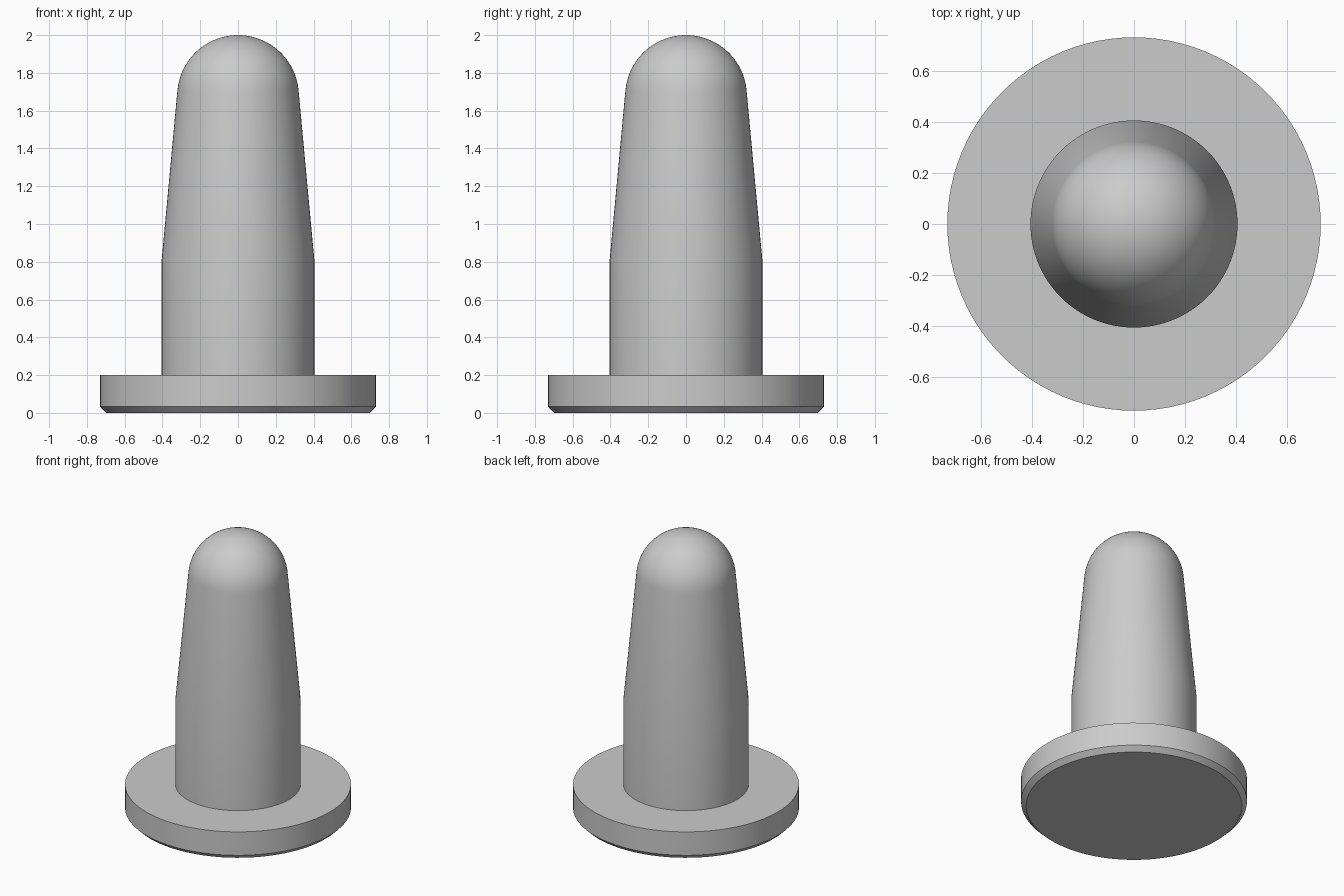
import bpy
import bmesh
import math

cube = bpy.data.objects.get("Cube")
if cube:
    bpy.data.objects.remove(cube, do_unlink=True)

SEGMENTS = 96

grey = bpy.data.materials.new("plain grey")
grey.use_nodes = True
colour = (0.6, 0.6, 0.6, 1)
grey.diffuse_color = colour
grey.node_tree.nodes["Principled BSDF"].inputs["Base Color"].default_value = colour


def lathe(name, profile):
    """Spin an (r, z) profile that starts and ends on the z axis."""
    bm = bmesh.new()
    verts = [bm.verts.new((r, 0, z)) for r, z in profile]
    edges = [bm.edges.new(pair) for pair in zip(verts, verts[1:])]
    bmesh.ops.spin(bm, geom=verts + edges, cent=(0, 0, 0), axis=(0, 0, 1),
                   angle=math.tau, steps=SEGMENTS, use_duplicate=False)
    bmesh.ops.remove_doubles(bm, verts=bm.verts[:], dist=0.0001)
    bmesh.ops.recalc_face_normals(bm, faces=bm.faces[:])
    mesh = bpy.data.meshes.new(name)
    bm.to_mesh(mesh)
    bm.free()
    mesh.materials.append(grey)
    obj = bpy.data.objects.new(name, mesh)
    bpy.context.collection.objects.link(obj)
    bpy.ops.object.select_all(action='DESELECT')
    bpy.context.view_layer.objects.active = obj
    obj.select_set(True)
    bpy.ops.object.shade_smooth_by_angle(angle=math.radians(30))
    return obj


# Round base flange with a chamfered lower rim
base_r, base_top, chamfer = 0.73, 0.2, 0.033
lathe("base_flange", [(0, 0), (base_r - chamfer, 0), (base_r, chamfer),
                      (base_r, base_top), (0, base_top)])

# Straight shaft, tapering upward into a tangent spherical dome
shaft_r, taper_start, dome_r = 0.405, 0.8, 0.322
taper = math.radians(5.3)
dome_steps = 20
dome = []
for i in range(dome_steps + 1):
    a = taper + (math.pi / 2 - taper) * i / dome_steps
    dome.append((dome_r * math.cos(a), 2 - dome_r + dome_r * math.sin(a)))
dome[-1] = (0, 2)
lathe("shaft", [(0, base_top), (shaft_r, base_top), (shaft_r, taper_start)] + dome)
